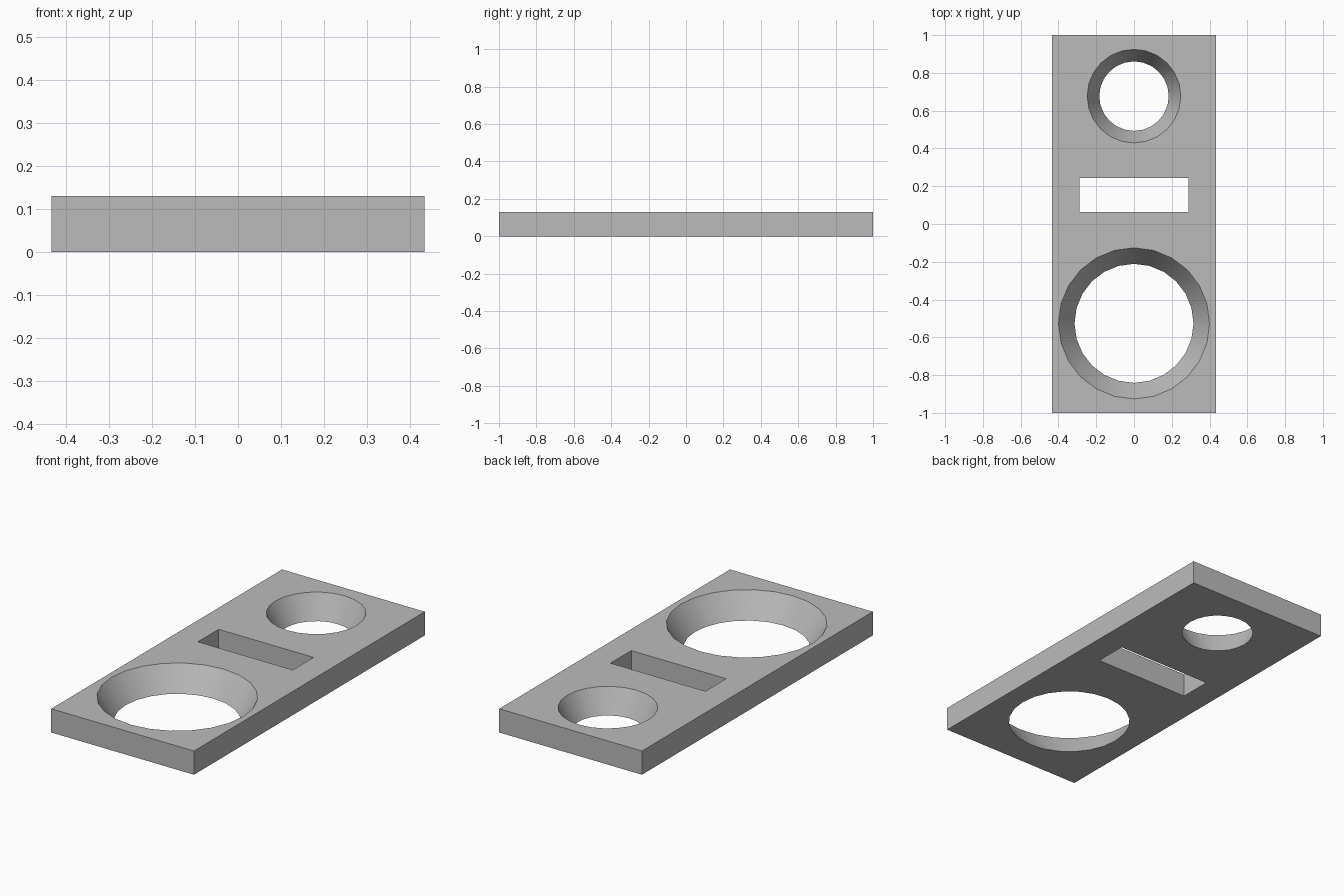
import bpy
import math

if "Cube" in bpy.data.objects:
    bpy.data.objects.remove(bpy.data.objects["Cube"], do_unlink=True)

THICK = 0.13
OVER = 0.02  # how far cutters reach past the plate

grey = bpy.data.materials.new("plain grey")
grey.use_nodes = True
colour = (0.5, 0.5, 0.5, 1)
grey.diffuse_color = colour
grey.node_tree.nodes["Principled BSDF"].inputs["Base Color"].default_value = colour


def box(name, width, depth, height, y=0.0):
    bpy.ops.mesh.primitive_cube_add(size=1, location=(0, y, THICK / 2))
    obj = bpy.context.object
    obj.name = name
    obj.scale = (width, depth, height)
    bpy.ops.object.transform_apply(location=True, rotation=False, scale=True)
    obj.data.materials.append(grey)
    return obj


def tapered_hole(name, y, r_bottom, r_top):
    flare = (r_top - r_bottom) / THICK * OVER
    bpy.ops.mesh.primitive_cone_add(vertices=24, radius1=r_bottom - flare,
                                    radius2=r_top + flare, depth=THICK + 2 * OVER,
                                    location=(0, y, THICK / 2))
    obj = bpy.context.object
    obj.name = name
    obj.data.materials.append(grey)
    return obj


# Flat plate
plate = box("plate", 0.866, 2.0, THICK)

# Two countersunk holes and a straight slot
cutters = [
    tapered_hole("large_hole_cutter", -0.526, 0.315, 0.40),
    tapered_hole("small_hole_cutter", 0.677, 0.184, 0.248),
    box("slot_cutter", 0.576, 0.18, THICK + 2 * OVER, y=0.153),
]

bpy.ops.object.select_all(action="DESELECT")
plate.select_set(True)
bpy.context.view_layer.objects.active = plate
for cutter in cutters:
    cutter.hide_render = True
    cut = plate.modifiers.new(cutter.name, "BOOLEAN")
    cut.operation = "DIFFERENCE"
    cut.solver = "EXACT"
    cut.object = cutter
    bpy.ops.object.modifier_apply(modifier=cut.name)
    bpy.data.objects.remove(cutter, do_unlink=True)

# Smooth hole walls, crisp rims and corners
bpy.ops.object.shade_smooth_by_angle(angle=math.radians(30))
